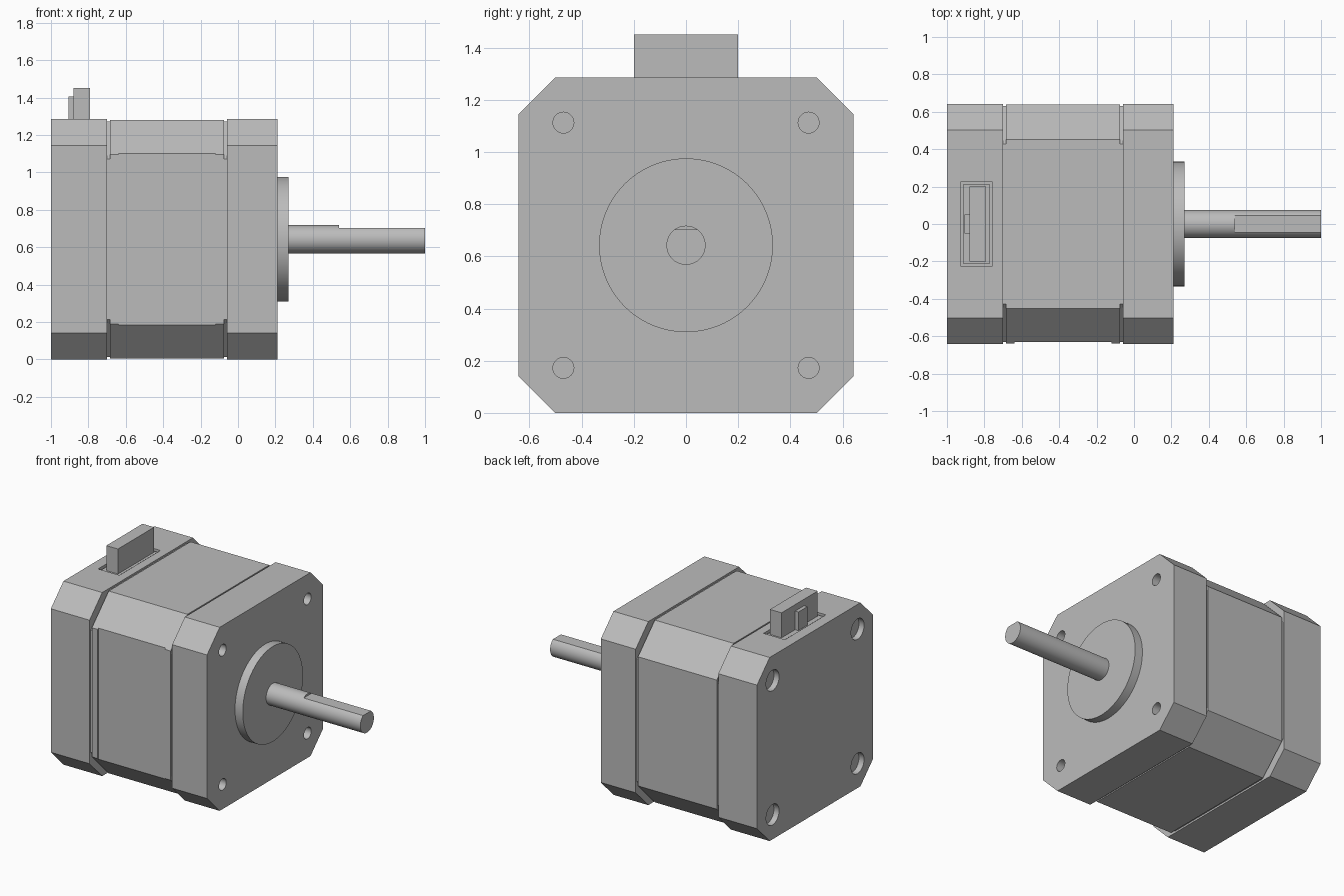
import bpy, bmesh, math
from mathutils import Matrix

old = bpy.data.objects.get("Cube")
if old:
    bpy.data.objects.remove(old, do_unlink=True)

MID = 0.6425  # height of the shaft axis

# One plain grey metal
metal = bpy.data.materials.new("grey_metal")
metal.use_nodes = True
grey = (0.5, 0.5, 0.5, 1)
metal.diffuse_color = grey
metal.node_tree.nodes["Principled BSDF"].inputs["Base Color"].default_value = grey


def finish(name, bm):
    bmesh.ops.recalc_face_normals(bm, faces=bm.faces)
    mesh = bpy.data.meshes.new(name)
    bm.to_mesh(mesh)
    bm.free()
    mesh.materials.append(metal)
    obj = bpy.data.objects.new(name, mesh)
    bpy.context.collection.objects.link(obj)
    return obj


def octagon(name, x0, x1, half, cut):
    """Chamfered square section swept along x."""
    a = half - cut
    ring = [(half, -a), (half, a), (a, half), (-a, half),
            (-half, a), (-half, -a), (-a, -half), (a, -half)]
    bm = bmesh.new()
    face = bm.faces.new([bm.verts.new((x0, y, MID + z)) for y, z in ring])
    new = bmesh.ops.extrude_face_region(bm, geom=[face])["geom"]
    verts = [g for g in new if isinstance(g, bmesh.types.BMVert)]
    bmesh.ops.translate(bm, verts=verts, vec=(x1 - x0, 0, 0))
    return finish(name, bm)


def box(name, x0, x1, y0, y1, z0, z1):
    bm = bmesh.new()
    place = (Matrix.Translation(((x0 + x1) / 2, (y0 + y1) / 2, (z0 + z1) / 2))
             @ Matrix.Diagonal((x1 - x0, y1 - y0, z1 - z0, 1)))
    bmesh.ops.create_cube(bm, size=1, matrix=place)
    return finish(name, bm)


def rod(name, x0, x1, radius, y=0, z=MID, sides=64):
    bm = bmesh.new()
    place = Matrix.Translation(((x0 + x1) / 2, y, z)) @ Matrix.Rotation(math.pi / 2, 4, "Y")
    bmesh.ops.create_cone(bm, cap_ends=True, segments=sides, radius1=radius,
                          radius2=radius, depth=x1 - x0, matrix=place)
    return finish(name, bm)


def select(obj):
    bpy.ops.object.select_all(action="DESELECT")
    obj.select_set(True)
    bpy.context.view_layer.objects.active = obj


def carve(obj, cutters):
    """Subtract each cutter, then discard it."""
    for cutter in cutters:
        cutter.hide_render = True
        mod = obj.modifiers.new("cut", "BOOLEAN")
        mod.operation = "DIFFERENCE"
        mod.solver = "EXACT"
        mod.object = cutter
        select(obj)
        bpy.ops.object.modifier_apply(modifier=mod.name)
        bpy.data.objects.remove(cutter, do_unlink=True)


def corner_holes(x0, x1, radius):
    return [rod("hole_cutter", x0, x1, radius, sy * 0.47, MID + sz * 0.47, 32)
            for sy in (-1, 1) for sz in (-1, 1)]


# Housing: two end caps, laminated middle, narrow grooves between them
rear_cap = octagon("rear_cap", -1.0, -0.70, MID, 0.14)
front_cap = octagon("front_cap", -0.06, 0.21, MID, 0.14)
body = octagon("middle_body", -0.685, -0.075, 0.638, 0.186)
octagon("rear_groove", -0.70, -0.685, 0.63, 0.202)
octagon("front_groove", -0.075, -0.06, 0.63, 0.202)

# Shallow label recess on the front side
carve(body, [box("label_cutter", -0.64, -0.12, -0.8, -0.631, -0.2, 1.5)])

# Mounting holes, rear screw recesses and connector pocket
carve(front_cap, corner_holes(0.06, 0.3, 0.04))
carve(rear_cap, corner_holes(-1.1, -0.96, 0.072))
carve(rear_cap, [box("pocket_cutter", -0.925, -0.76, -0.227, 0.227, 1.2, 1.4)])

# Connector: base in the pocket, upright housing and locating key
box("connector_base", -0.912, -0.773, -0.214, 0.214, 1.19, 1.275)
box("connector_housing", -0.88, -0.79, -0.2, 0.2, 1.27, 1.45)
box("connector_key", -0.905, -0.88, -0.05, 0.05, 1.27, 1.405)

# Pilot boss and shaft with a flat
pilot = rod("pilot_boss", 0.205, 0.27, 0.333, sides=96)
shaft = rod("shaft", 0.26, 1.0, 0.075)
carve(shaft, [box("flat_cutter", 0.54, 1.1, -0.2, 0.2, 0.703, 0.9)])

for part in (rear_cap, front_cap, pilot, shaft):
    select(part)
    bpy.ops.object.shade_smooth_by_angle(angle=math.radians(30))
